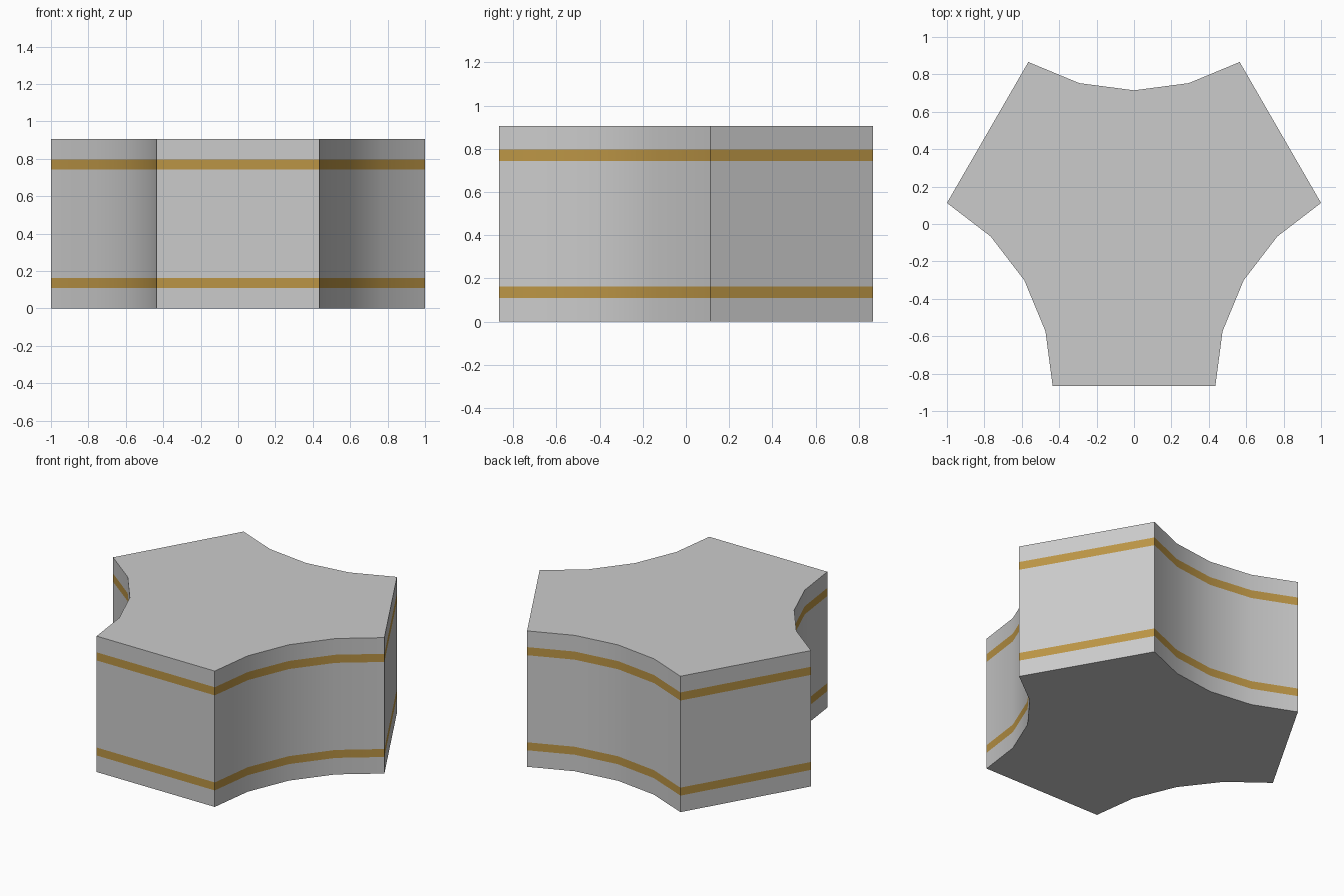
import bpy, bmesh
from math import sin, cos, pi, radians
from mathutils import Matrix, Vector

if "Cube" in bpy.data.objects:
    bpy.data.objects.remove(bpy.data.objects["Cube"])

HALF_FLAT = 0.435          # half width of each flat side
FLAT_DIST = 0.9035         # flat side to the three-fold axis
AXIS_Y = 0.0375            # axis position so the bounds are centred
ARC_HALF = 0.565           # half chord of each scooped side
ARC_R = 2 * ARC_HALF       # scoop radius, spans 60 degrees
LEVELS = [0, 0.11, 0.163, 0.743, 0.797, 0.905]
BAND_LEVELS = (1, 3)

# Outline: one flat and one four-segment scoop, repeated three times
corner_y = HALF_FLAT * sin(pi / 3) + FLAT_DIST / 2
arc_cy = corner_y + ARC_R * cos(pi / 6)
scoop = [Vector((ARC_R * sin(radians(a)), arc_cy - ARC_R * cos(radians(a)), 0))
         for a in (30, 15, 0, -15, -30)]
outline = [Matrix.Rotation(k * 2 * pi / 3, 3, 'Z') @ p
           for k in range(3) for p in scoop]

# Body wall in stacked levels, with the two bands flush in the surface
bm = bmesh.new()
rings = [[bm.verts.new((p.x, p.y + AXIS_Y, z)) for p in outline] for z in LEVELS]
n = len(outline)
for level, (low, high) in enumerate(zip(rings, rings[1:])):
    for i in range(n):
        j = (i + 1) % n
        face = bm.faces.new((low[i], low[j], high[j], high[i]))
        face.material_index = 1 if level in BAND_LEVELS else 0

# Flat top and bottom
bm.faces.new(rings[-1])
bm.faces.new(rings[0][::-1])
bmesh.ops.recalc_face_normals(bm, faces=bm.faces)

mesh = bpy.data.meshes.new("banded_block")
bm.to_mesh(mesh)
bm.free()

# Plain grey body, gold bands
gold = bpy.data.materials.new("gold_band")
gold.diffuse_color = (0.5, 0.3, 0.06, 1)
gold.use_nodes = True
gold.node_tree.nodes["Principled BSDF"].inputs["Base Color"].default_value = gold.diffuse_color
mesh.materials.append(None)
mesh.materials.append(gold)
for poly in mesh.polygons:
    poly.material_index = 1 if 0.1 < poly.center.z < 0.2 or 0.75 < poly.center.z < 0.8 else 0

block = bpy.data.objects.new("banded_block", mesh)
bpy.context.collection.objects.link(block)
bpy.context.view_layer.objects.active = block
block.select_set(True)
bpy.ops.object.shade_smooth_by_angle(angle=radians(30))
